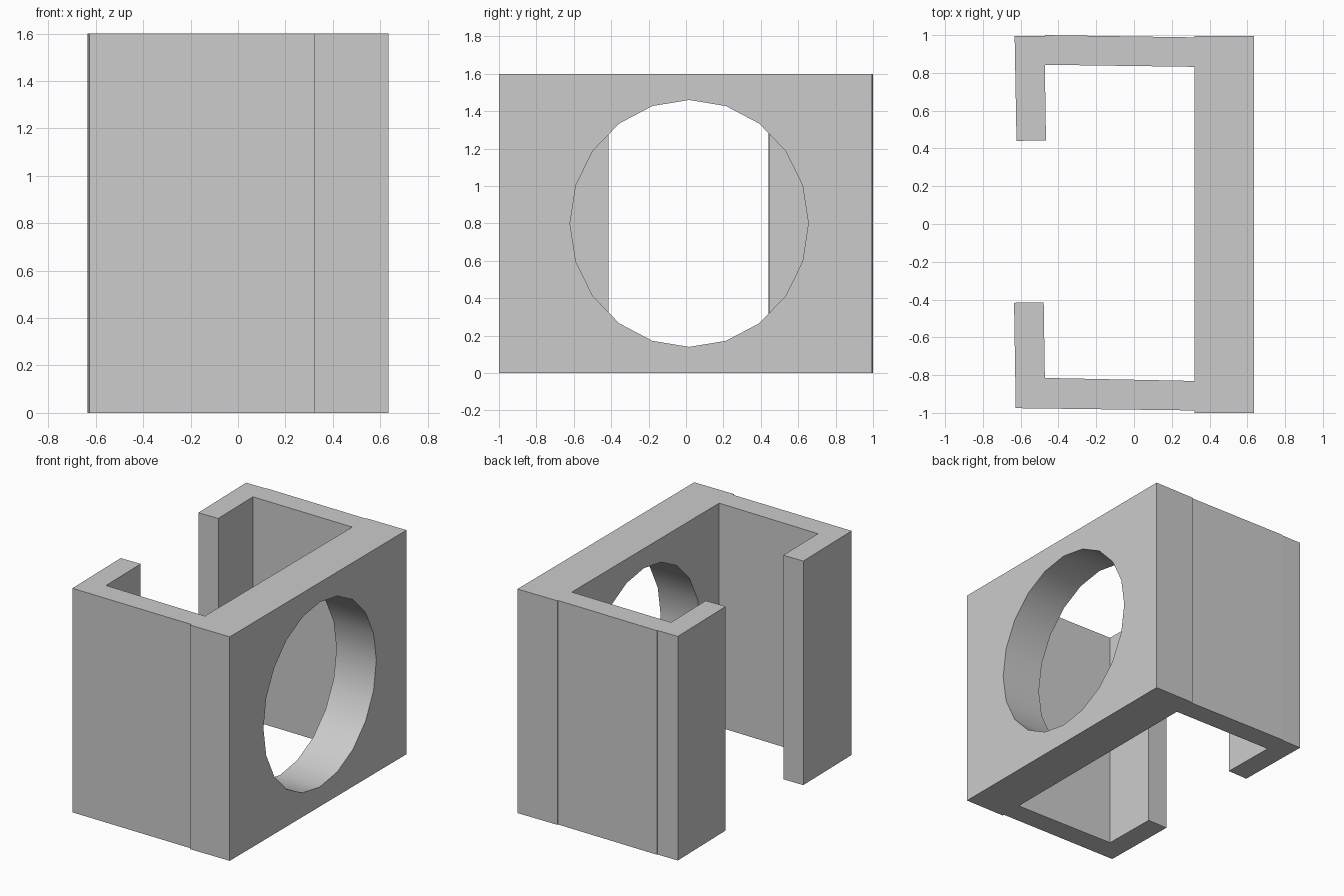
import bpy, bmesh, math
from mathutils import Matrix

default = bpy.data.objects.get("Cube")
if default:
    bpy.data.objects.remove(default, do_unlink=True)

HEIGHT = 1.6

# Single plain grey
grey = bpy.data.materials.new("light grey")
grey.use_nodes = True
colour = (0.6, 0.6, 0.6, 1)
grey.diffuse_color = colour
grey.node_tree.nodes["Principled BSDF"].inputs["Base Color"].default_value = colour


def add_object(name, bm):
    bmesh.ops.recalc_face_normals(bm, faces=bm.faces)
    mesh = bpy.data.meshes.new(name)
    bm.to_mesh(mesh)
    bm.free()
    mesh.materials.append(grey)
    obj = bpy.data.objects.new(name, mesh)
    bpy.context.collection.objects.link(obj)
    return obj


# Plan outline: thick plate on the left, two slightly skewed arms with hooked ends
outline = [
    (0.635, -1), (0.635, 0.995), (0.32, 0.995),                  # plate
    (0.32, 0.988), (-0.47, 1), (-0.47, 0.995), (-0.632, 0.995),  # back arm outside
    (-0.622, 0.44), (-0.466, 0.443), (-0.472, 0.843),            # back hook
    (0.32, 0.832), (0.32, -0.831),                               # plate inside
    (-0.472, -0.815), (-0.478, -0.415), (-0.635, -0.417),        # front hook
    (-0.626, -0.975), (0.32, -0.987), (0.32, -1),                # front arm outside
]
bm = bmesh.new()
base = bm.faces.new([bm.verts.new((x, y, 0)) for x, y in outline])
extruded = bmesh.ops.extrude_face_region(bm, geom=[base], use_keep_orig=True)
top = [v for v in extruded["geom"] if isinstance(v, bmesh.types.BMVert)]
bmesh.ops.translate(bm, verts=top, vec=(0, 0, HEIGHT))
bracket = add_object("bracket", bm)

# Round hole through the plate, slightly taller than wide
bm = bmesh.new()
place = (Matrix.Translation((0.48, 0.017, HEIGHT / 2))
         @ Matrix.Diagonal((1, 0.637, 0.66, 1))
         @ Matrix.Rotation(math.pi / 2, 4, 'Y'))
bmesh.ops.create_cone(bm, cap_ends=True, segments=20, radius1=1, radius2=1,
                      depth=0.6, matrix=place)
cutter = add_object("hole_cutter", bm)
cutter.hide_render = True

bpy.ops.object.select_all(action='DESELECT')
bracket.select_set(True)
bpy.context.view_layer.objects.active = bracket
cut = bracket.modifiers.new("hole", 'BOOLEAN')
cut.operation = 'DIFFERENCE'
cut.solver = 'EXACT'
cut.object = cutter
bpy.ops.object.modifier_apply(modifier=cut.name)
bpy.data.objects.remove(cutter, do_unlink=True)

# Smooth bore, sharp corners
bpy.ops.object.shade_smooth_by_angle(angle=math.radians(30))
